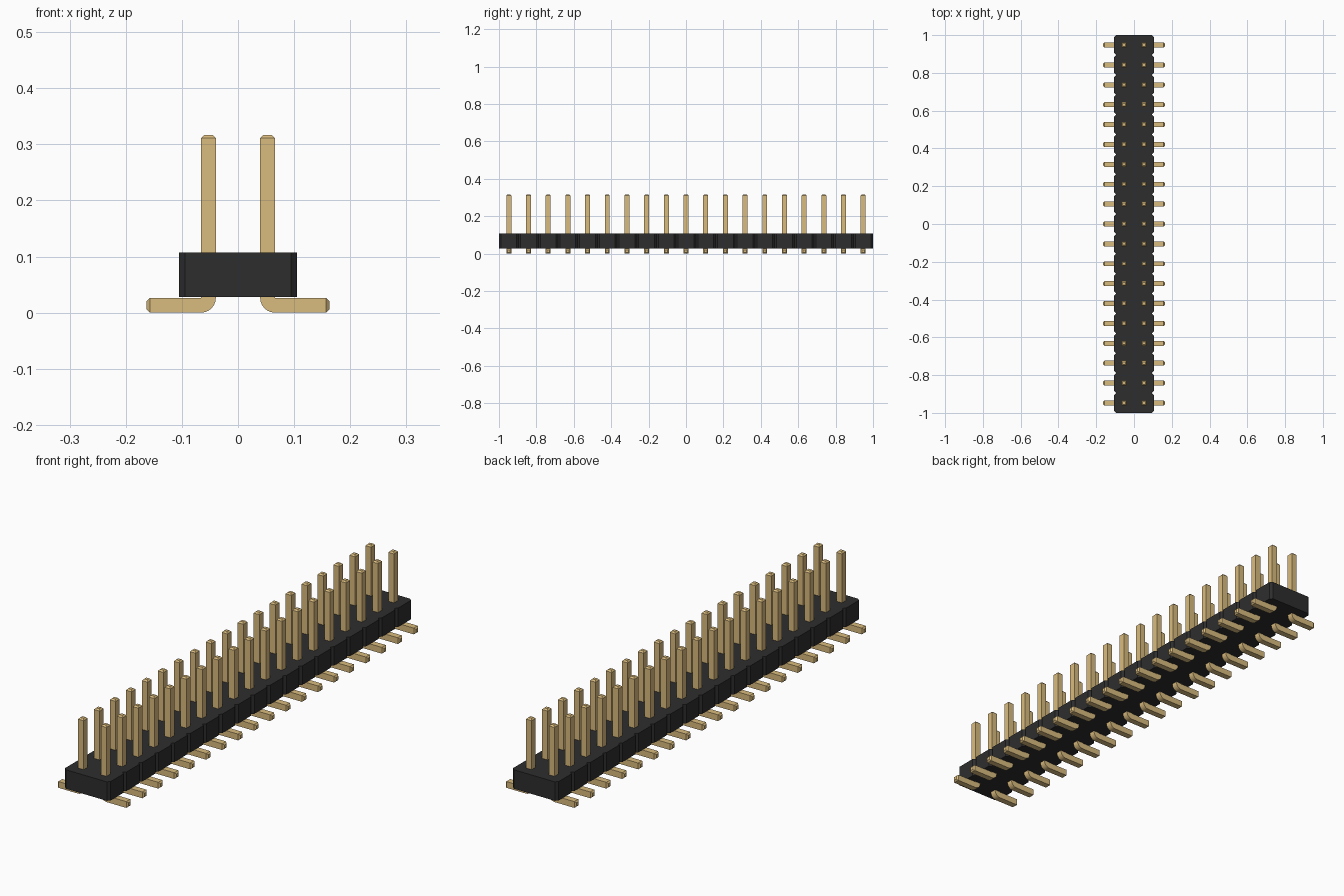
import bpy, bmesh, math

if "Cube" in bpy.data.objects:
    bpy.data.objects.remove(bpy.data.objects["Cube"], do_unlink=True)

ROWS = 19
PITCH = 2.0 / ROWS


def material(name, rgb):
    m = bpy.data.materials.new(name)
    m.use_nodes = True
    col = (*rgb, 1.0)
    m.diffuse_color = col
    m.node_tree.nodes["Principled BSDF"].inputs["Base Color"].default_value = col
    return m


def make_object(name, bm, mat):
    bmesh.ops.recalc_face_normals(bm, faces=bm.faces)
    mesh = bpy.data.meshes.new(name)
    bm.to_mesh(mesh)
    bm.free()
    mesh.materials.append(mat)
    obj = bpy.data.objects.new(name, mesh)
    bpy.context.collection.objects.link(obj)
    return obj


black = material("black plastic", (0.027, 0.027, 0.027))
gold = material("pale gold", (0.70, 0.50, 0.21))

# Housing: row of chamfered blocks as one extruded outline
W, CH = 0.105, PITCH / 10
Z0, Z1 = 0.028, 0.107
side = []
for i in range(ROWS):
    y = -1 + i * PITCH
    side += [(W - CH, y), (W, y + CH), (W, y + PITCH - CH)]
side.append((W - CH, 1.0))
outline = side + [(-x, y) for x, y in reversed(side)]
bm = bmesh.new()
base = bm.faces.new([bm.verts.new((x, y, Z0)) for x, y in outline])
ext = bmesh.ops.extrude_face_region(bm, geom=[base])
top = [v for v in ext["geom"] if isinstance(v, bmesh.types.BMVert)]
bmesh.ops.translate(bm, verts=top, vec=(0, 0, Z1 - Z0))
make_object("housing", bm, black)

# Pin: square section swept from the foot tip, round the bend, to the top tip
T = 0.0262                      # pin thickness
H = T / 2
XI, XO = PITCH / 2 - H, PITCH / 2 + H
FOOT, TOP, TIP = 0.163, 0.317, 0.006
# each ring: upper/outer point, lower/inner point, half width in y
rings = [((FOOT, T - TIP), (FOOT, TIP), H - TIP),
         ((FOOT - TIP, T), (FOOT - TIP, 0), H)]
for k in range(7):
    a = math.radians(90 * k / 6)
    rings.append(((XO, T), (XO - T * math.sin(a), T - T * math.cos(a)), H))
rings += [((XO, TOP - TIP), (XI, TOP - TIP), H),
          ((XO - TIP, TOP), (XI + TIP, TOP), H - TIP)]

bm = bmesh.new()
loops = []
for (ax, az), (bx, bz), h in rings:
    loops.append([bm.verts.new(p) for p in
                  ((ax, -h, az), (ax, h, az), (bx, h, bz), (bx, -h, bz))])
for p, q in zip(loops, loops[1:]):
    for i in range(4):
        j = (i + 1) % 4
        bm.faces.new((p[i], p[j], q[j], q[i]))
bm.faces.new(loops[0])
bm.faces.new(loops[-1])
bmesh.ops.remove_doubles(bm, verts=bm.verts, dist=1e-5)
bmesh.ops.translate(bm, verts=bm.verts, vec=(0, -1 + PITCH / 2, 0))
pins = make_object("contact_pins", bm, gold)

# Smooth only the bend
bpy.context.view_layer.objects.active = pins
pins.select_set(True)
bpy.ops.object.shade_smooth_by_angle(angle=math.radians(25))

# Opposite column, then repeat along the strip
mirror = pins.modifiers.new("both_columns", "MIRROR")
mirror.use_axis = (True, False, False)
mirror.use_mirror_merge = False
array = pins.modifiers.new("rows", "ARRAY")
array.count = ROWS
array.use_relative_offset = False
array.use_constant_offset = True
array.constant_offset_displace = (0, PITCH, 0)
